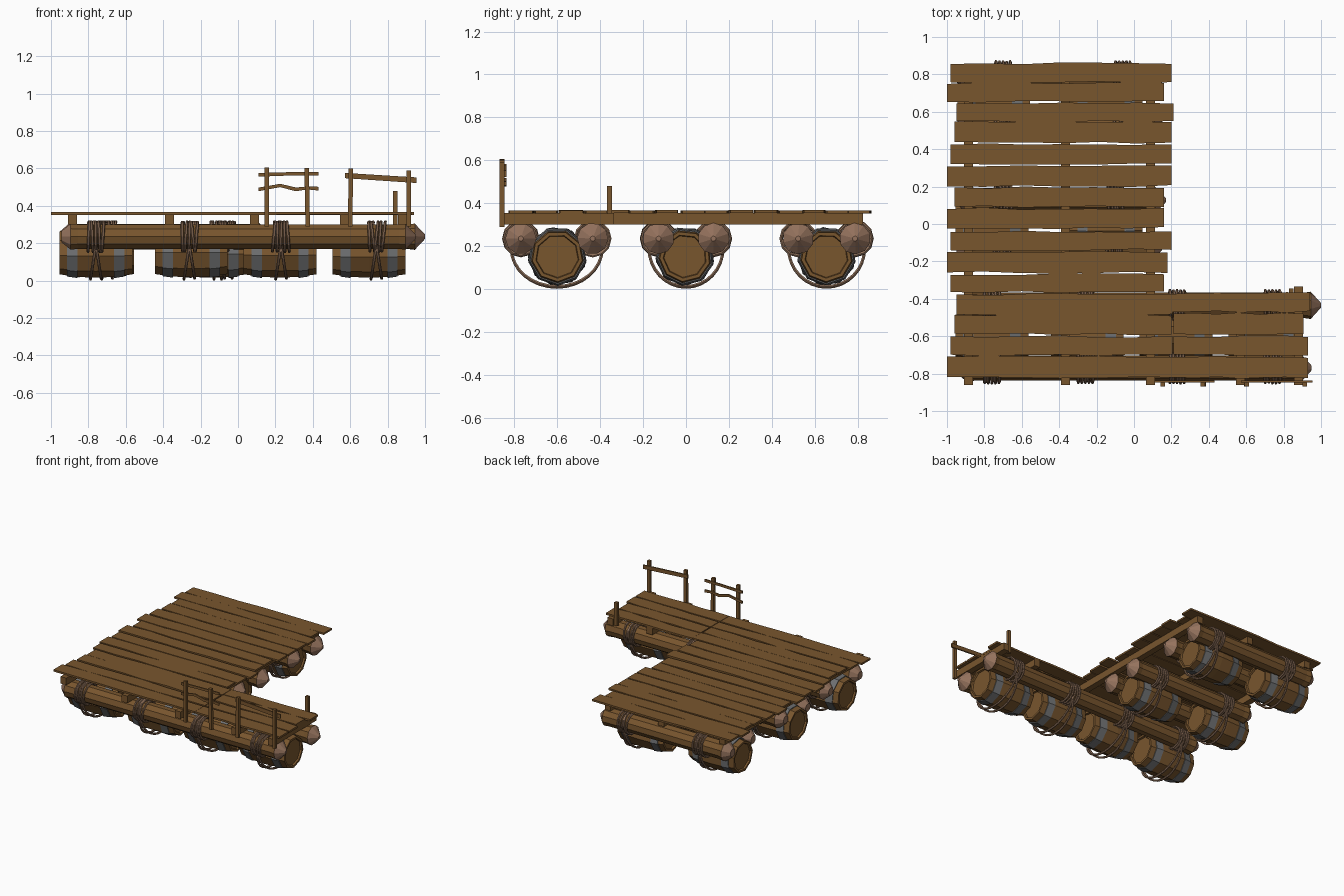
import bpy, bmesh, math, random
from mathutils import Vector, Matrix

if "Cube" in bpy.data.objects:
    bpy.data.objects.remove(bpy.data.objects["Cube"])

random.seed(4)


def material(name, rgb):
    m = bpy.data.materials.new(name)
    m.diffuse_color = (*rgb, 1)
    m.use_nodes = True
    m.node_tree.nodes["Principled BSDF"].inputs["Base Color"].default_value = m.diffuse_color
    return m


WOOD = material("brown wood", (0.19, 0.092, 0.027))
PALE = material("pale cut wood", (0.30, 0.17, 0.11))
ROPE = material("rope", (0.27, 0.16, 0.10))
IRON = material("grey iron", (0.15, 0.155, 0.16))


def finish(name, bm, mats):
    bmesh.ops.recalc_face_normals(bm, faces=bm.faces)
    me = bpy.data.meshes.new(name)
    bm.to_mesh(me)
    bm.free()
    for m in mats:
        me.materials.append(m)
    ob = bpy.data.objects.new(name, me)
    bpy.context.collection.objects.link(ob)
    return ob


def lathe(bm, profile, sides, centre, spin=0.0, mats=None, closed=False):
    """Revolve (x, radius) points around an axis along x."""
    cx, cy, cz = centre
    rings = []
    for x, r in profile:
        rings.append([bm.verts.new((cx + x,
                                    cy + r * math.cos(spin + 2 * math.pi * k / sides),
                                    cz + r * math.sin(spin + 2 * math.pi * k / sides)))
                      for k in range(sides)])
    n = len(rings)
    for i in range(n if closed else n - 1):
        a, b = rings[i], rings[(i + 1) % n]
        for k in range(sides):
            f = bm.faces.new((a[k], a[(k + 1) % sides], b[(k + 1) % sides], b[k]))
            f.material_index = mats[i] if mats else 0
    if not closed:
        for i, ring in ((0, rings[0]), (-1, rings[-1])):
            bm.faces.new(ring).material_index = mats[i] if mats else 0


def rope(bm, pts, r=0.008, closed=False, sides=6):
    """Sweep a small tube along a path that lies roughly in the yz plane."""
    n = len(pts)
    rings = []
    for i, p in enumerate(pts):
        a = pts[(i - 1) % n] if closed or i > 0 else p
        b = pts[(i + 1) % n] if closed or i < n - 1 else p
        t = (b - a).normalized()
        side = Vector((1, 0, 0))
        out = t.cross(side).normalized()
        rings.append([bm.verts.new(p + r * (math.cos(w) * side + math.sin(w) * out))
                      for w in (2 * math.pi * k / sides for k in range(sides))])
    for i in range(n if closed else n - 1):
        a, b = rings[i], rings[(i + 1) % n]
        for k in range(sides):
            bm.faces.new((a[k], a[(k + 1) % sides], b[(k + 1) % sides], b[k]))
    if not closed:
        bm.faces.new(rings[0])
        bm.faces.new(rings[-1])


def box(name, lo, hi, lean=0.0):
    bm = bmesh.new()
    bmesh.ops.create_cube(bm, size=1)
    for v in bm.verts:
        top = v.co.z > 0
        v.co = Vector([l + (c + 0.5) * (h - l) for c, l, h in zip(v.co, lo, hi)])
        if top:
            v.co.x += lean
    return finish(name, bm, [WOOD])


def ribbon(name, stations, lo, hi, axis):
    """Board along x: stations (x, low edge, high edge); thickness lo..hi on the other axis."""
    bm = bmesh.new()
    rings = []
    for x, a, b in stations:
        quad = [(a, lo), (b, lo), (b, hi), (a, hi)]
        rings.append([bm.verts.new((x, u, v) if axis == "z" else (x, v, u)) for u, v in quad])
    for a, b in zip(rings, rings[1:]):
        for k in range(4):
            bm.faces.new((a[k], a[(k + 1) % 4], b[(k + 1) % 4], b[k]))
    bm.faces.new(rings[0])
    bm.faces.new(rings[-1])
    return finish(name, bm, [WOOD])


def plank(x0, x1, y0, y1):
    n = 6
    st = []
    for i in range(n + 1):
        x = x0 + (x1 - x0) * i / n
        if i in (0, n):
            skew = random.uniform(-0.004, 0.004)
            st.append((x, y0 + skew, y1 + skew))
        else:
            st.append((x, y0 + random.uniform(-0.007, 0.004), y1 + random.uniform(-0.004, 0.007)))
    z = random.uniform(-0.001, 0.001)
    ribbon("deck_plank", st, 0.353 + z, 0.367 + z, "z")


# Deck planks: main platform, then the side walkway
for x0, x1, y0, y1 in [
        (-0.98, 0.20, 0.76, 0.858), (-1.0, 0.16, 0.655, 0.752), (-0.95, 0.21, 0.55, 0.643),
        (-0.96, 0.20, 0.437, 0.546), (-0.98, 0.20, 0.322, 0.424), (-1.0, 0.20, 0.205, 0.31),
        (-0.96, 0.16, 0.092, 0.194), (-1.0, 0.16, -0.02, 0.082), (-0.98, 0.20, -0.138, -0.04),
        (-1.0, 0.18, -0.258, -0.15), (-0.98, 0.16, -0.362, -0.27), (-0.95, 0.205, -0.485, -0.378),
        (-0.96, 0.20, -0.588, -0.488), (-0.98, 0.205, -0.70, -0.602), (-1.0, 0.205, -0.82, -0.712),
        (0.207, 0.94, -0.468, -0.37), (0.21, 0.905, -0.588, -0.48),
        (0.21, 0.93, -0.70, -0.602), (0.207, 0.93, -0.82, -0.712)]:
    plank(x0, x1, y0, y1)

# Cross beams under the planks
for x, y1 in [(-0.885, 0.825), (-0.365, 0.825), (0.088, 0.825), (0.57, -0.37), (0.88, -0.335)]:
    box("cross_beam", (x - 0.024, -0.86, 0.30), (x + 0.024, y1, 0.354))

# Float rows: barrel axis y, barrel centres, rope places, then two logs (y, x start, x end)
ROWS = [
    (-0.60, (-0.76, -0.25, 0.225, 0.70), (-0.76, -0.26, 0.23, 0.74),
     ((-0.77, -0.945, 0.95), (-0.435, -0.93, 1.0))),
    (-0.005, (-0.76, -0.15), (-0.70, -0.10),
     ((-0.128, -0.95, 0.15), (0.128, -0.94, 0.17))),
    (0.655, (-0.75, -0.15), (-0.70, -0.06),
     ((0.523, -0.94, 0.16), (0.788, -0.95, 0.17)))]

BZ, LZ, LR = 0.152, 0.235, 0.07
for by, barrels, ties, logs in ROWS:
    for bx in barrels:
        spin = math.pi / 8 + random.uniform(-0.15, 0.15)
        # Barrel with recessed lids
        bm = bmesh.new()
        half = [(0.182, 0.098), (0.195, 0.102), (0.195, 0.118), (0.10, 0.132)]
        profile = [(-x, r) for x, r in half] + [(0, 0.136)] + half[::-1]
        lathe(bm, profile, 9, (bx, by, BZ), spin)
        finish("barrel", bm, [WOOD])
        # Iron hoops
        bm = bmesh.new()
        for s in (-1, 1):
            lathe(bm, [(s * 0.098, 0.126), (s * 0.098, 0.138), (s * 0.153, 0.130), (s * 0.153, 0.118)],
                  9, (bx, by, BZ), spin, closed=True)
        finish("barrel_hoops", bm, [IRON])

    for ly, x0, x1 in logs:
        # Log with pale pointed ends
        bm = bmesh.new()
        lathe(bm, [(x0, 0.03), (x0 + 0.05, LR + 0.003), (x0 + 0.09, LR - 0.002), (x1 - 0.09, LR - 0.002),
                   (x1 - 0.055, LR + 0.003), (x1, 0.012)], 10, (0, ly, LZ), random.random(),
              mats=[1, 0, 0, 0, 1])
        finish("float_log", bm, [WOOD, PALE])
        # Rope coils around the log
        bm = bmesh.new()
        for tx in ties:
            for j in range(5):
                x = tx + (j - 2) * 0.019
                tilt = random.uniform(-0.01, 0.01)
                r = LR + 0.007 + random.uniform(0, 0.004)
                rope(bm, [Vector((x + tilt * math.sin(w), ly + r * math.cos(w), LZ + r * math.sin(w)))
                          for w in (2 * math.pi * k / 12 for k in range(12))], closed=True)
        finish("log_rope_coils", bm, [ROPE])

    # Rope slings passing under the barrels from log to log
    mid = (logs[0][0] + logs[1][0]) / 2
    a = (logs[1][0] - logs[0][0]) / 2 + 0.045
    bm = bmesh.new()
    for tx in ties:
        for dx, dz in ((-0.022, 0.004), (0.022, 0.0)):
            pts = []
            for k in range(17):
                w = math.pi + math.pi * k / 16
                pts.append(Vector((tx + dx * math.sin(w) * 1.3, mid + a * math.cos(w),
                                   0.19 + (0.182 - dz) * math.sin(w))))
            rope(bm, pts)
    finish("barrel_slings", bm, [ROPE])

# Railing posts
for x, top, lean in [(0.155, 0.605, 0.0), (0.373, 0.603, -0.006), (0.60, 0.60, 0.003), (0.913, 0.59, 0.0)]:
    box("rail_post", (x - 0.012, -0.87, 0.29), (x + 0.012, -0.847, top), lean)
box("rear_post", (0.83, -0.368, 0.30), (0.853, -0.345, 0.48))

# Handrails
ribbon("upper_rail", [(0.11, 0.556, 0.576), (0.27, 0.562, 0.580), (0.43, 0.562, 0.582)], -0.848, -0.838, "y")
ribbon("lower_rail", [(0.11, 0.478, 0.498), (0.16, 0.488, 0.506), (0.225, 0.500, 0.518), (0.31, 0.478, 0.498),
                      (0.37, 0.488, 0.504), (0.43, 0.482, 0.502)], -0.848, -0.838, "y")
ribbon("side_rail", [(0.572, 0.548, 0.576), (0.955, 0.522, 0.552)], -0.848, -0.838, "y")
